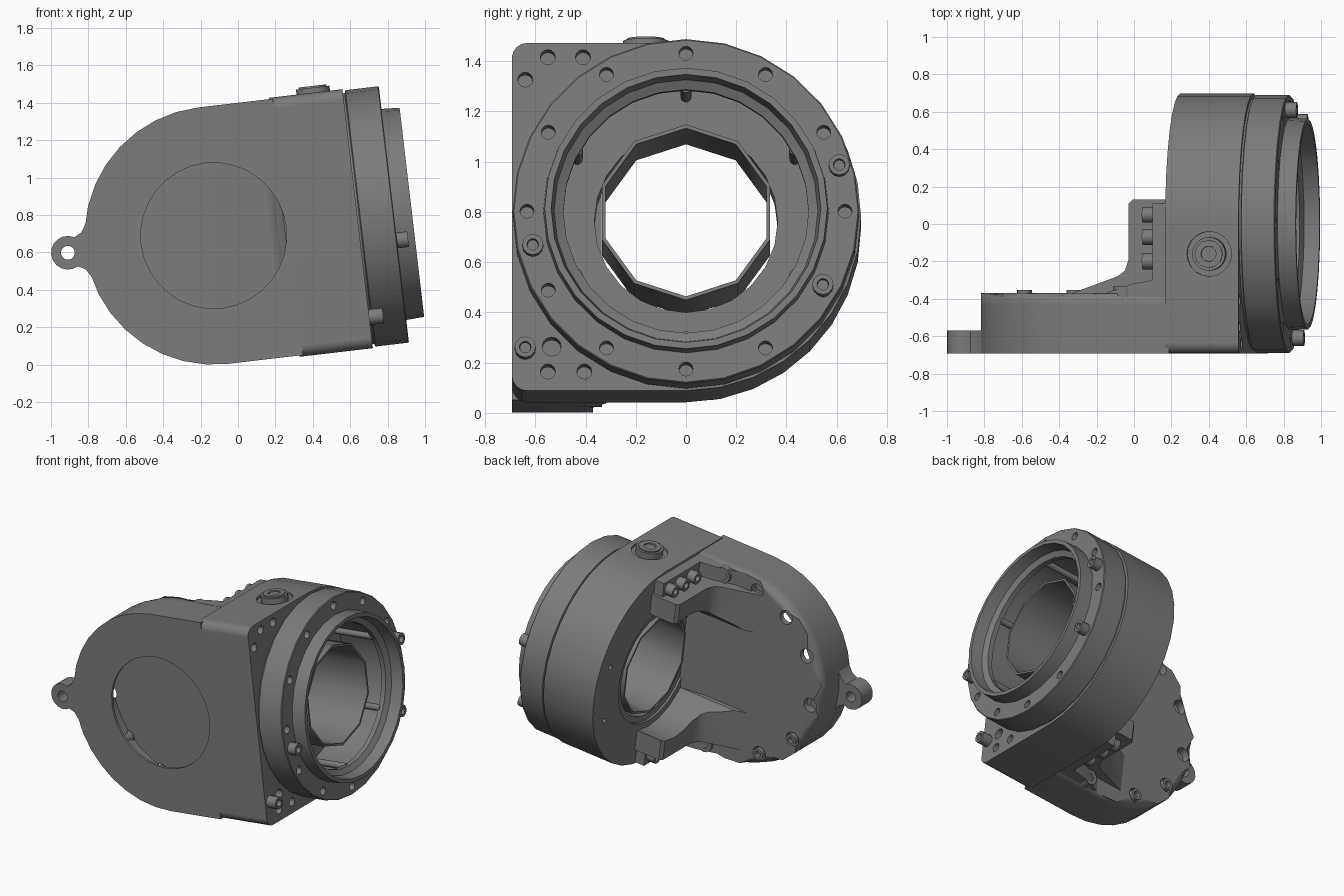
import bpy, bmesh
from math import cos, sin, pi, radians
from mathutils import Matrix, Vector

if "Cube" in bpy.data.objects:
    bpy.data.objects.remove(bpy.data.objects["Cube"])

grey = bpy.data.materials.new("cast_grey")
grey.use_nodes = True
grey.diffuse_color = (0.2, 0.2, 0.2, 1)
grey.node_tree.nodes["Principled BSDF"].inputs["Base Color"].default_value = (0.2, 0.2, 0.2, 1)

# Everything is built in a frame whose x runs along the bore, then tilted upright
TILT = Matrix.Translation((-0.13, 0, 0.69)) @ Matrix.Rotation(radians(-6.7), 4, "Y")
PLACE = {"x": lambda a, b, h: (h, a, b),
         "y": lambda a, b, h: (a, h, b),
         "z": lambda a, b, h: (a, b, h)}
FRONT, BACK, R = -0.693, -0.37, 0.69
parts = []


def finish(name, bm):
    bmesh.ops.recalc_face_normals(bm, faces=bm.faces)
    me = bpy.data.meshes.new(name)
    bm.to_mesh(me)
    bm.free()
    me.materials.append(grey)
    ob = bpy.data.objects.new(name, me)
    ob.matrix_world = TILT
    bpy.context.scene.collection.objects.link(ob)
    parts.append(ob)
    return ob


def arc(cx, cy, r, start=0, end=360, n=24):
    full = end - start == 360
    steps = n if full else n - 1
    return [(cx + r * cos(radians(start + (end - start) * i / steps)),
             cy + r * sin(radians(start + (end - start) * i / steps))) for i in range(n)]


def add_prism(bm, pts, lo, hi, axis):
    put = PLACE[axis]
    a = [bm.verts.new(put(*p, lo)) for p in pts]
    b = [bm.verts.new(put(*p, hi)) for p in pts]
    bm.faces.new(a)
    cap = bm.faces.new(b)
    for i in range(len(pts)):
        j = (i + 1) % len(pts)
        bm.faces.new((a[i], a[j], b[j], b[i]))
    return cap


def prism(name, pts, lo, hi, axis):
    bm = bmesh.new()
    add_prism(bm, pts, lo, hi, axis)
    return finish(name, bm)


def rods(name, centres, r, lo, hi, axis, n=12):
    bm = bmesh.new()
    for c in centres:
        add_prism(bm, arc(*c, r, n=n), lo, hi, axis)
    return finish(name, bm)


def bolt(name, c, r, lo, hi, axis):
    # Head from lo to hi with a sunken socket in the hi end
    bm = bmesh.new()
    cap = add_prism(bm, arc(*c, r, n=12), lo, hi, axis)
    bmesh.ops.recalc_face_normals(bm, faces=bm.faces)
    bmesh.ops.inset_individual(bm, faces=[cap], thickness=r * 0.45)
    bmesh.ops.inset_individual(bm, faces=[cap], thickness=r * 0.04)
    depth = -0.03 if hi > lo else 0.03
    bmesh.ops.translate(bm, verts=cap.verts, vec=Vector(PLACE[axis](0, 0, depth)))
    return finish(name, bm)


def lathe(name, profile, n=28):
    bm = bmesh.new()
    rings = [[bm.verts.new((u, r * sin(2 * pi * i / n), r * cos(2 * pi * i / n)))
              for i in range(n)] for u, r in profile]
    for k, ring in enumerate(rings):
        nxt = rings[(k + 1) % len(rings)]
        for i in range(n):
            j = (i + 1) % n
            bm.faces.new((ring[i], ring[j], nxt[j], nxt[i]))
    return finish(name, bm)


def cut(targets, cutter):
    for ob in targets:
        mod = ob.modifiers.new("cut", "BOOLEAN")
        mod.operation, mod.solver, mod.object = "DIFFERENCE", "EXACT", cutter
        bpy.context.view_layer.update()
        ev = ob.evaluated_get(bpy.context.evaluated_depsgraph_get())
        me = bpy.data.meshes.new_from_object(ev)
        ob.modifiers.clear()
        ob.data = me
    parts.remove(cutter)
    bpy.data.objects.remove(cutter)


# Side housing: round-ended plate with a softened back edge
bm = bmesh.new()
outline = [(0.40, R)] + arc(0, 0, R, 90, 270, 19) + [(0.40, -R)]
back = add_prism(bm, outline, FRONT, BACK, "y")
rim = [e for e in back.edges if not all(v.co.x > 0.39 for v in e.verts)]
bmesh.ops.bevel(bm, geom=rim, offset=0.06, segments=3, profile=0.5, affect="EDGES")
side_housing = finish("side_housing", bm)

# Bore housing: half round, half square with rounded corners
corner, half = 0.06, 0.697
inset = half - corner
d_shape = (arc(0, 0, half, -90, 90, 17) + arc(FRONT + corner, inset, corner, 90, 180, 5)
           + arc(FRONT + corner, -inset, corner, 180, 270, 5))
bore_housing = prism("bore_housing", d_shape, 0.38, 0.775, "x")

# Front opening and hollow inside, its back wall curving away beside the bore
shells = [side_housing, bore_housing]
cut(shells, prism("cavity", arc(0, 0, 0.58, n=32), -0.675, -0.41, "y"))
cut(shells, prism("opening", arc(0, 0, 0.39, n=32), -0.8, -0.6, "y"))
bridge = prism("floor_bridge", [(0.2, -0.38), (0.2, -0.371), (0.39, -0.336), (0.39, -0.38)],
               -0.32, 0.32, "z")
slope = [(0.28, -0.45), (0.29, -0.411), (0.385, -0.343), (0.385, -0.45)]
cut([side_housing, bridge], prism("slope", slope, -0.3, 0.3, "z"))

# Bore with a deep recess behind the flange, lined by a long sleeve
bore = lambda r, lo, hi, n: prism("bore", arc(0, 0, r, 90, 450, n), lo, hi, "x")
cut([bore_housing], bore(0.365, 0.2, 0.9, 24))
cut([bore_housing], bore(0.53, 0.62, 0.9, 28))
cut([bore_housing], bore(0.41, 0.3, 0.395, 24))
lathe("bore_sleeve", [(0.382, 0.337), (0.93, 0.337), (0.93, 0.352), (0.382, 0.352)], 10)

# Holes in the mounting face corners, and small ones in the back face
holes = [(-0.55, 0.64), (-0.41, 0.64), (-0.64, 0.55), (-0.55, -0.62), (-0.405, -0.62)]
cut([bore_housing], rods("corner_holes", holes, 0.03, 0.68, 0.85, "x"))
cut([bore_housing], rods("dowel_hole", [(-0.535, -0.52)], 0.038, 0.68, 0.85, "x"))
cut([bore_housing], rods("back_holes", [(0.54, 0.2), (0.54, -0.2)], 0.018, 0.3, 0.43, "x"))

# Stepped flange ring with an inner lip and a circle of holes
flange = lathe("flange_ring", [(0.77, 0.675), (0.785, 0.675), (0.79, 0.69), (0.965, 0.69),
                               (0.97, 0.685), (0.97, 0.568), (1.067, 0.563), (1.067, 0.537),
                               (0.985, 0.525), (0.965, 0.488), (0.93, 0.488), (0.93, 0.53),
                               (0.77, 0.53)])
cut([flange], rods("flange_holes", arc(0, 0, 0.633, n=12), 0.028, 0.88, 1.1, "x"))
for i, c in enumerate([(0.61, 0.18), (0.545, -0.3), (-0.61, -0.14)]):
    bolt(f"flange_bolt_{i}", c, 0.042, 0.95, 1.03, "x")
bolt("corner_bolt", (-0.64, -0.53), 0.042, 0.76, 0.85, "x")
rods("inner_pins", arc(0, 0, 0.5, 30, 390, 6), 0.022, 0.6, 0.94, "x", 10)

# Rim pockets around the side housing, some holding bolts
at_rim = lambda deg: (0.61 * cos(radians(deg)), 0.61 * sin(radians(deg)))
pockets = [at_rim(d) for d in (100, 125, 152, 185, 215, 245)]
cut([side_housing], rods("rim_pockets", pockets, 0.05, -0.43, -0.2, "y"))
for i, c in enumerate(pockets[-2:]):
    bolt(f"rim_bolt_{i}", c, 0.04, -0.5, -0.352, "y")

# Wings bracing the two housings, top and bottom, with a row of bolts each
shelf = [(-0.19, -0.39), (0.11, -0.28), (0.15, -0.25), (0.17, -0.19), (0.17, 0.11),
         (0.19, 0.13), (0.39, 0.13), (0.39, -0.39)]
ledge = [(0.0, -0.39), (0.2, -0.32), (0.31, -0.3), (0.31, 0.11), (0.39, 0.11), (0.39, -0.39)]
for side, s in (("upper", 1), ("lower", -1)):
    wing = prism(f"{side}_wing", shelf, 0.3 * s, 0.58 * s, "z")
    cut([wing], bore(0.455, -0.5, 0.6, 24))
    prism(f"{side}_ledge", ledge, 0.56 * s, 0.68 * s, "z")
    for i, y in enumerate((0.05, -0.07, -0.2)):
        bolt(f"{side}_wing_bolt_{i}", (y, 0.62 * s), 0.042, 0.33, 0.25, "x")
    bolt(f"{side}_side_bolt", (0.15, 0.63 * s), 0.058, -0.45, -0.335, "y")

# Lifting lug
lug = prism("lug", arc(-0.785, 0, 0.09, 60, 300, 13)
            + [(-0.70, -0.1), (-0.645, -0.19), (-0.645, 0.19), (-0.70, 0.1)], FRONT, -0.57, "y")
cut([lug], rods("lug_hole", [(-0.785, 0)], 0.037, -0.8, -0.4, "y", 16))

# Filler plug in a spot-faced recess
cut([bore_housing], rods("spot_face", [(0.618, -0.16)], 0.12, 0.68, 0.8, "z", 20))
rods("plug_collar", [(0.618, -0.16)], 0.09, 0.65, 0.724, "z", 20)
bolt("filler_plug", (0.618, -0.16), 0.075, 0.7, 0.733, "z")

# Smooth curved surfaces, keep machined edges crisp and large faces flat
bpy.ops.object.select_all(action="DESELECT")
for ob in parts:
    ob.select_set(True)
bpy.context.view_layer.objects.active = parts[0]
bpy.ops.object.shade_smooth_by_angle(angle=radians(38))
for ob in shells:
    ob.modifiers.new("flat_faces", "WEIGHTED_NORMAL").keep_sharp = True
